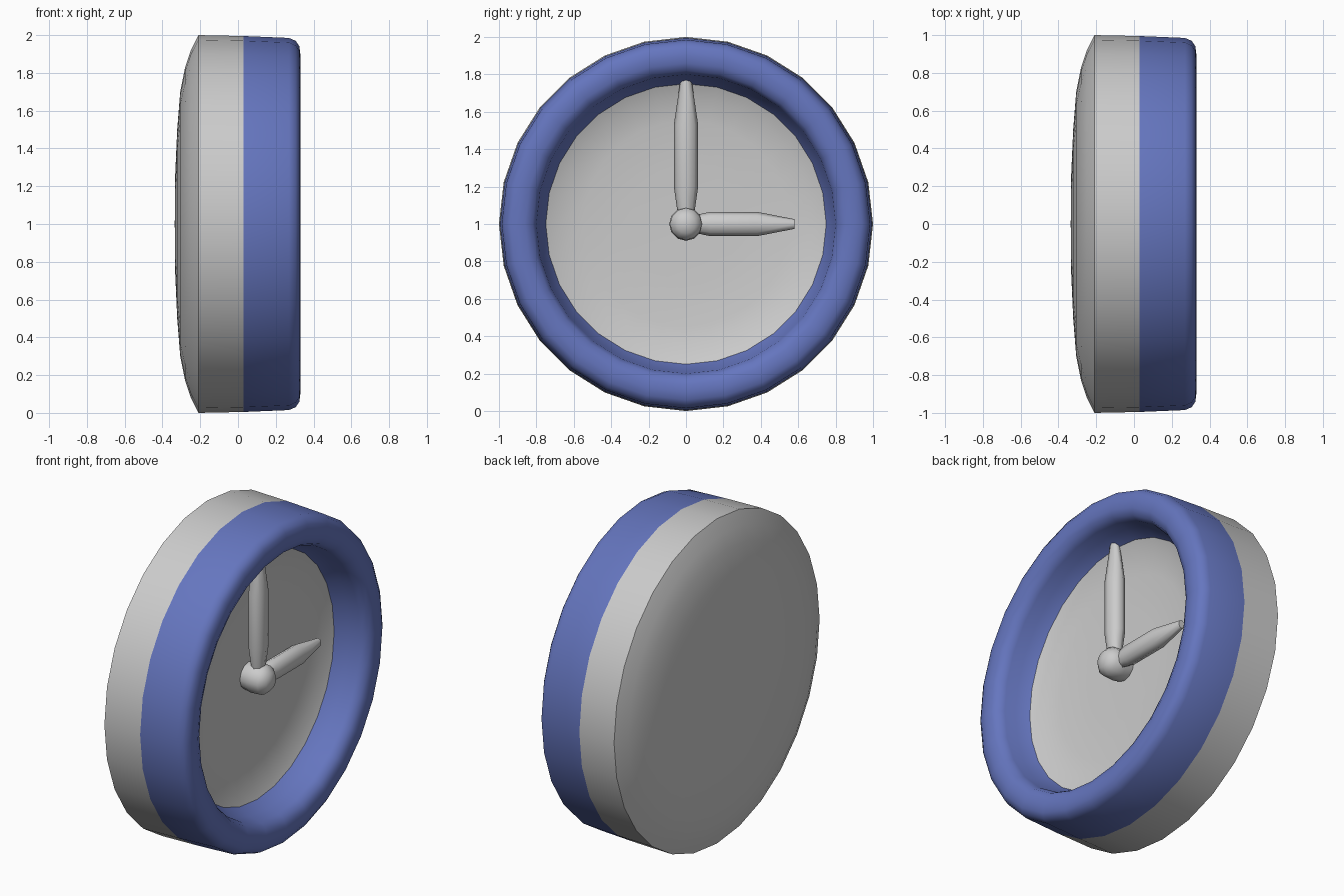
import bpy, bmesh, math
from mathutils import Matrix, Vector

if "Cube" in bpy.data.objects:
    bpy.data.objects.remove(bpy.data.objects["Cube"])

blue = bpy.data.materials.new("rim_blue")
blue.diffuse_color = (0.13, 0.18, 0.52, 1)
blue.use_nodes = True
blue.node_tree.nodes["Principled BSDF"].inputs["Base Color"].default_value = blue.diffuse_color


def lathe(name, profile, sides, origin, axis="X", squash=1.0, mat=None):
    """Revolve (along, radius) pairs around an axis through origin."""
    bm = bmesh.new()
    rings = []
    for a, r in profile:
        if r == 0:
            rings.append([bm.verts.new((a, 0, 0))])
        else:
            rings.append([bm.verts.new((a, r * math.sin(2 * math.pi * i / sides),
                                        r * math.cos(2 * math.pi * i / sides)))
                          for i in range(sides)])
    for p, q in zip(rings, rings[1:]):
        for i in range(sides):
            j = (i + 1) % sides
            loop = [p[i % len(p)], p[j % len(p)], q[j % len(q)], q[i % len(q)]]
            bm.faces.new(list(dict.fromkeys(loop)))
    # local x axis turned to the wanted direction, then flattened in depth
    if axis == "Y":
        bm.transform(Matrix.Rotation(math.pi / 2, 4, "Z"))
    elif axis == "Z":
        bm.transform(Matrix.Rotation(-math.pi / 2, 4, "Y"))
    bm.transform(Matrix.Translation(Vector(origin)) @ Matrix.Diagonal((squash, 1, 1, 1)))
    # profiles run back to front along the outside, so this winding faces out
    bmesh.ops.recalc_face_normals(bm, faces=bm.faces)
    me = bpy.data.meshes.new(name)
    bm.to_mesh(me)
    bm.free()
    ob = bpy.data.objects.new(name, me)
    bpy.context.collection.objects.link(ob)
    if mat:
        me.materials.append(mat)
    bpy.ops.object.select_all(action="DESELECT")
    ob.select_set(True)
    bpy.context.view_layer.objects.active = ob
    bpy.ops.object.shade_smooth_by_angle(angle=math.radians(60))
    return ob


C = (0, 0, 1)

# Domed back and grey half of the side wall
lathe("back_case", [(-.335, 0), (-.333, .25), (-.322, .5), (-.306, .7), (-.28, .83),
                    (-.25, .92), (-.21, 1.0), (.03, .995)], 28, C)

# Blue rim rolling over the front edge and into the face
lathe("front_rim", [(.03, .995), (.27, .985), (.305, .97), (.325, .94), (.33, .9),
                    (.328, .86), (.31, .82), (.27, .8), (.2, .79), (.13, .75)],
      28, C, mat=blue)

# Shallow dish-shaped dial
dial = lathe("dial", [(.13, .75), (.1, .68), (.08, .55), (.07, .3), (.07, 0)], 28, C)
if dial.data.polygons[-1].normal.x < 0:
    dial.data.flip_normals()

# Hands with tapered ends
lathe("minute_hand", [(.06, 0), (.06, .045), (.2, .065), (.53, .065), (.78, .028), (.78, 0)],
      8, (.14, 0, 1), "Z", .8)
lathe("hour_hand", [(.06, 0), (.06, .05), (.13, .065), (.38, .065), (.58, .026), (.58, 0)],
      8, (.14, 0, 1), "Y", .8)

# Centre hub
lathe("hub", [(.06, 0), (.06, .08), (.12, .09), (.19, .085), (.225, .05), (.235, 0)], 12, C)
